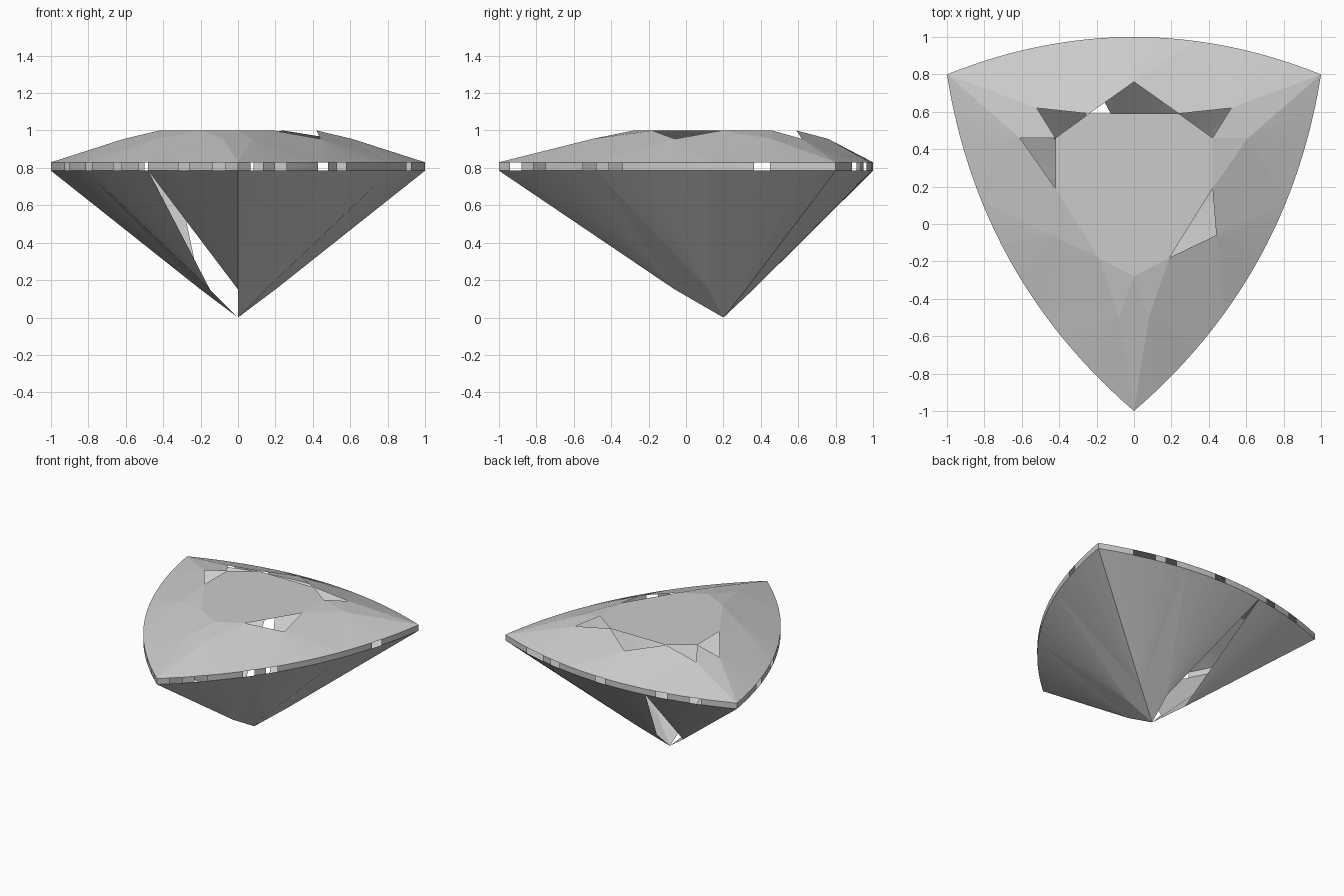
import bpy, bmesh
from mathutils import Vector

cube = bpy.data.objects.get("Cube")
if cube:
    bpy.data.objects.remove(cube, do_unlink=True)

# Single pale grey crystal material
grey = bpy.data.materials.new("pale_grey_crystal")
grey.use_nodes = True
colour = (0.6, 0.6, 0.6, 1)
grey.diffuse_color = colour
grey.node_tree.nodes["Principled BSDF"].inputs["Base Color"].default_value = colour

TABLE_Z, TIP_Z, TOP_Z, LOW_Z, NEAR_Z = 1.0, 0.955, 0.83, 0.785, 0.15
SEG = 24                      # girdle segments on each curved side
THIRD, HALF = SEG // 3, SEG // 2
CENTRE = Vector((0, 0.2, 0.7))


def make_facets(name, polygons):
    """Thin flat-shaded facets, all facing away from the stone's centre."""
    bm = bmesh.new()
    for poly in polygons:
        face = bm.faces.new([bm.verts.new(p) for p in poly])
        face.normal_update()
        if face.normal.dot(face.calc_center_median() - CENTRE) < 0:
            face.normal_flip()
    bmesh.ops.remove_doubles(bm, verts=bm.verts, dist=0.0005)
    mesh = bpy.data.meshes.new(name)
    bm.to_mesh(mesh)
    bm.free()
    mesh.materials.append(grey)
    obj = bpy.data.objects.new(name, mesh)
    bpy.context.collection.objects.link(obj)


def at(p, z):
    return Vector((p[0], p[1], z))


def mirror(p):
    return (-p[0], p[1])


# Girdle outline: three curved sides, running back left corner -> back right -> front
def side(a, ctrl, b):
    pts = []
    for i in range(SEG):
        t = i / SEG
        pts.append(tuple((1 - t) ** 2 * a[k] + 2 * t * (1 - t) * ctrl[k] + t * t * b[k]
                         for k in (0, 1)))
    return pts


left, right, front = (-1, 0.8), (1, 0.8), (0, -1)
outline = (side(left, (0, 1.2), right) + side(right, (0.83, -0.285), front)
           + side(front, (-0.83, -0.285), left))
COUNT = len(outline)


def rim(i, z):
    return at(outline[i % COUNT], z)


def fan(apex, start, end, z):
    return [(apex, rim(i, z), rim(i + 1, z)) for i in range(start, end)]


# Table corners and star tips, clockwise from the back left corner
half_table = [(0.24, 0.59), (0.42, 0.46), (0.42, 0.19), (0.19, -0.18)]
half_tips = [(0.52, 0.62), (0.61, 0.46), (0.44, -0.06), (0.08, -0.5)]
table = [mirror(half_table[1]), mirror(half_table[0])] + half_table
table += [(0, -0.28), mirror(half_table[3]), mirror(half_table[2])]
tips = [mirror(half_tips[0]), (0, 0.76)] + half_tips
tips += [mirror(p) for p in (half_tips[3], half_tips[2], half_tips[1])]

make_facets("table_facet", [[at(p, TABLE_Z) for p in table]])

# Star facets, some of which are open
open_stars = {0, 1, 2, 4, 8}
make_facets("star_facets", [
    (at(table[i], TABLE_Z), at(tips[i], TIP_Z), at(table[(i + 1) % 9], TABLE_Z))
    for i in range(9) if i not in open_stars])

# Crown kites and the upper girdle fans between them
make_facets("crown_kites", [
    (at(table[i], TABLE_Z), at(tips[i], TIP_Z), rim(i * THIRD, TOP_Z), at(tips[i - 1], TIP_Z))
    for i in range(9)])
make_facets("upper_girdle_facets", [
    tri for i in range(9)
    for tri in fan(at(tips[i], TIP_Z), i * THIRD, (i + 1) * THIRD, TOP_Z)])

# Girdle band with open windows, chosen by x on each side
open_back = (0.67, 0.6, 0.43, 0.04, -0.45, -0.69)
open_right = (0.91, 0.55, 0.46, 0.2, 0.08)
open_left = (-0.08, -0.3, -0.5, -0.65, -0.78, -0.9)
closed = set(range(COUNT))
for s, windows in enumerate((open_back, open_right, open_left)):
    for x in windows:
        closed.discard(min(range(s * SEG, (s + 1) * SEG),
                           key=lambda i: abs(rim(i, 0).x + rim(i + 1, 0).x - 2 * x)))
make_facets("girdle_band", [
    (rim(i, LOW_Z), rim(i + 1, LOW_Z), rim(i + 1, TOP_Z), rim(i, TOP_Z)) for i in sorted(closed)])

# Pavilion: six main kites meeting at the culet, two of them open
culet = Vector((0, 0.2, 0))
near = [at(p, NEAR_Z) for p in
        ((-0.2, 0.32), (0, 0.36), (0.2, 0.32), (0.15, 0.12), (0, -0.06), (-0.15, 0.12))]
main_rim = [s * SEG + k * THIRD for s in range(3) for k in (1, 2)]
open_mains = {0, 4}
make_facets("pavilion_mains", [
    (culet, near[i], rim(main_rim[i], LOW_Z), near[(i + 1) % 6])
    for i in range(6) if i not in open_mains])

# Lower girdle fans around each inner pavilion point
make_facets("lower_girdle_facets", [
    tri for i in range(6)
    for tri in fan(near[i], main_rim[i - 1] - (COUNT if i == 0 else 0), main_rim[i], LOW_Z)])
